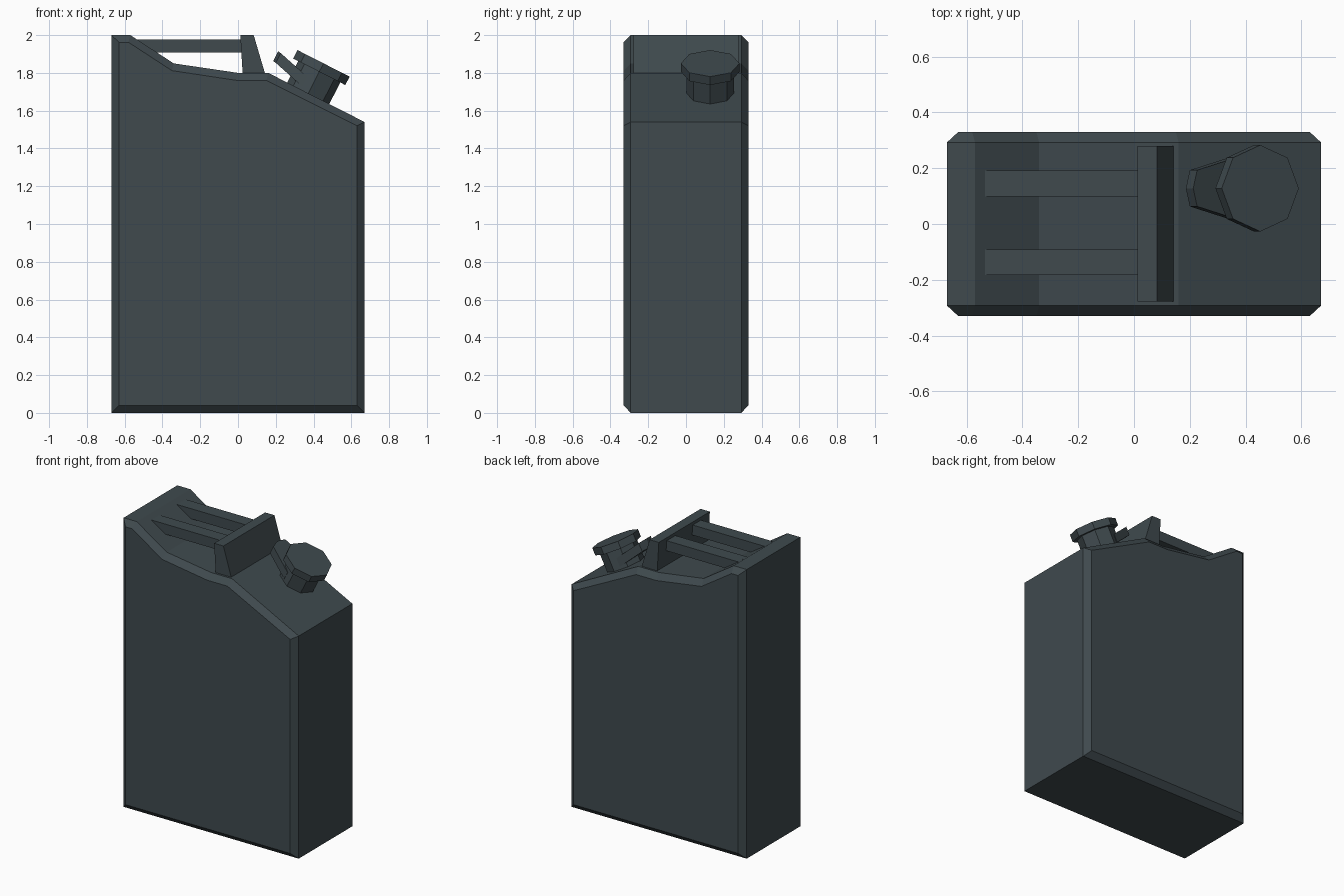
import bpy, math
from mathutils import Vector, Matrix

if "Cube" in bpy.data.objects:
    bpy.data.objects.remove(bpy.data.objects["Cube"])

mat = bpy.data.materials.new("dark slate metal")
mat.diffuse_color = (0.05, 0.068, 0.076, 1)
mat.use_nodes = True
mat.node_tree.nodes["Principled BSDF"].inputs["Base Color"].default_value = mat.diffuse_color


def loft(name, rings):
    """Closed solid through rings of equal point count."""
    n = len(rings[0])
    verts = [tuple(p) for r in rings for p in r]
    faces = [tuple(range(n)), tuple(range((len(rings) - 1) * n, len(rings) * n))]
    for k in range(len(rings) - 1):
        for i in range(n):
            j = (i + 1) % n
            faces.append((k * n + i, k * n + j, (k + 1) * n + j, (k + 1) * n + i))
    me = bpy.data.meshes.new(name)
    me.from_pydata(verts, [], faces)
    me.materials.append(mat)
    ob = bpy.data.objects.new(name, me)
    bpy.context.collection.objects.link(ob)
    import bmesh
    bm = bmesh.new()
    bm.from_mesh(me)
    bmesh.ops.recalc_face_normals(bm, faces=bm.faces)
    bm.to_mesh(me)
    bm.free()
    return ob


def ring(profile, y):
    return [(x, y, z) for x, z in profile]


# body: side profile with a chamfer toward front and back faces
outer = [(-.67, 0), (.67, 0), (.67, 1.54), (.16, 1.8), (0, 1.8),
         (-.34, 1.85), (-.57, 2), (-.67, 2)]
inner = [(-.63, .04), (.63, .04), (.63, 1.52), (.15, 1.76), (-.005, 1.76),
         (-.35, 1.812), (-.58, 1.962), (-.63, 1.962)]
loft("can_body", [ring(inner, -.33), ring(outer, -.293), ring(outer, .293), ring(inner, .33)])

# handle: upright plate and two bars running into the rear slope
post = [(.012, 2), (.083, 2), (.145, 1.79), (.025, 1.79)]
loft("handle_upright", [ring(post, -.278), ring(post, .28)])
bar = [(-.535, 1.978), (.04, 1.978), (.04, 1.908), (-.45, 1.908)]
for name, y0, y1 in (("handle_bar_front", -.182, -.092), ("handle_bar_back", .098, .192)):
    loft(name, [ring(bar, y0), ring(bar, y1)])

# spout: octagonal neck and cap, square to the front slope
CY = .128
axis = Vector((.454, 0, .891))
frame = Matrix.Translation((.43, CY, 1.806)) @ Matrix.Rotation(math.radians(27), 4, 'Y')


def octagon(r, h):
    return [frame @ Vector((r * math.cos(i * math.pi / 4), r * math.sin(i * math.pi / 4), h))
            for i in range(8)]


loft("spout_neck", [octagon(.125, -.16), octagon(.125, .01)])
loft("spout_cap", [octagon(.155, 0), octagon(.155, .05)])

# latch tab: tapered plate with a blunt point, rising from the neck
low = [Vector(p) for p in ((.186, CY, 1.863), (.2, CY - .065, 1.853), (.34, CY - .11, 1.728),
                           (.34, CY + .11, 1.728), (.2, CY + .065, 1.853))]
loft("latch_tab", [low, [p + axis * .058 for p in low]])
